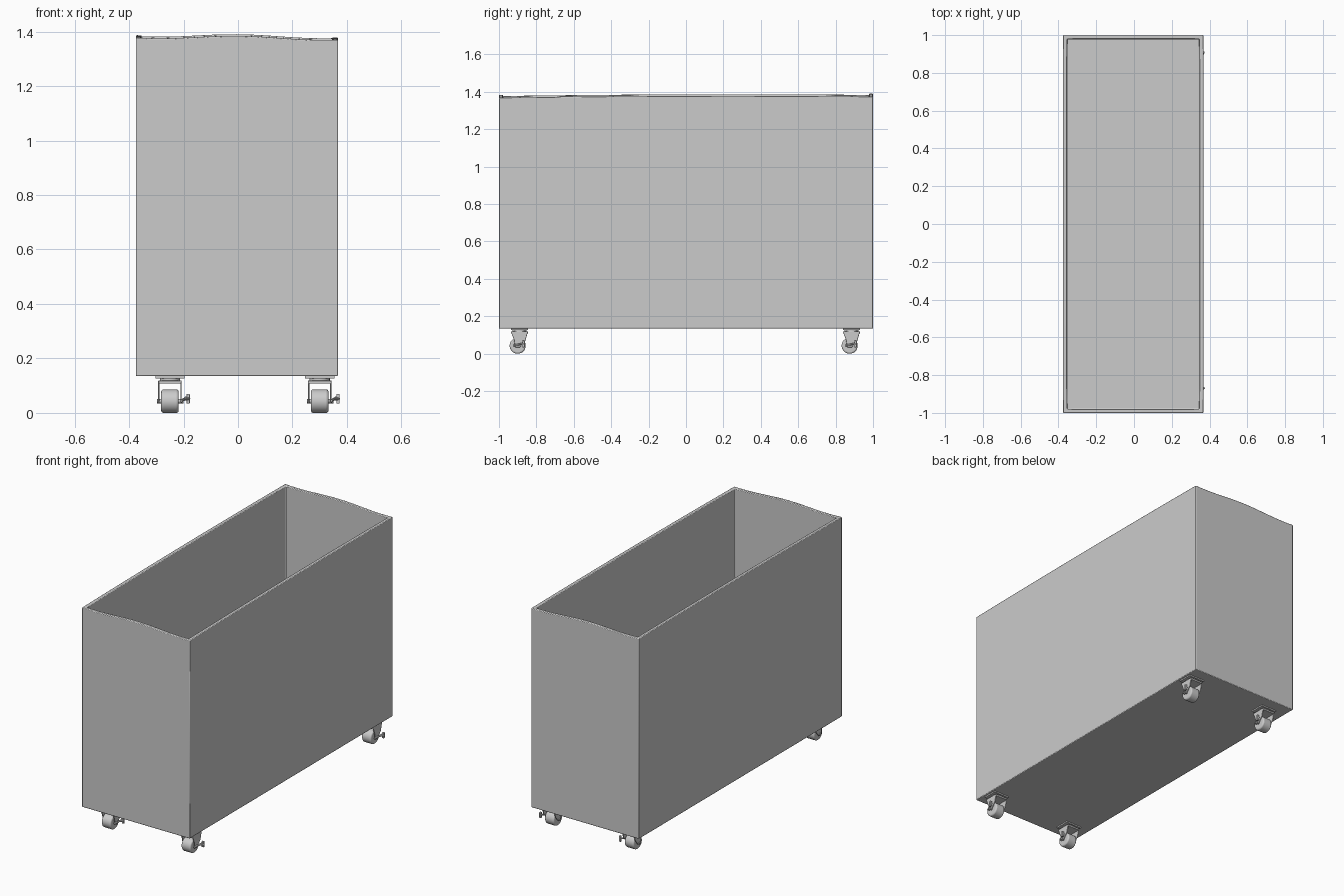
import bpy, bmesh, math
from mathutils import Matrix, Vector

cube = bpy.data.objects.get("Cube")
if cube:
    bpy.data.objects.remove(cube)

grey = bpy.data.materials.new("light grey")
grey.use_nodes = True
COLOUR = (0.6, 0.6, 0.6, 1)
grey.diffuse_color = COLOUR
grey.node_tree.nodes["Principled BSDF"].inputs["Base Color"].default_value = COLOUR


def finish(bm, name, bevel=0.0, segments=2):
    bmesh.ops.recalc_face_normals(bm, faces=bm.faces)
    mesh = bpy.data.meshes.new(name)
    bm.to_mesh(mesh)
    bm.free()
    mesh.materials.append(grey)
    ob = bpy.data.objects.new(name, mesh)
    bpy.context.collection.objects.link(ob)
    bpy.ops.object.select_all(action="DESELECT")
    ob.select_set(True)
    bpy.context.view_layer.objects.active = ob
    bpy.ops.object.shade_smooth_by_angle(angle=math.radians(35))
    if bevel:
        mod = ob.modifiers.new("rounded edges", "BEVEL")
        mod.width, mod.segments = bevel, segments
        mod.limit_method = "ANGLE"
        mod.angle_limit = math.radians(50)
    return ob


def add_box(bm, centre, size):
    m = Matrix.Translation(centre) @ Matrix.Diagonal((*size, 1))
    bmesh.ops.create_cube(bm, size=1, matrix=m)


def add_rod(bm, a, b, radius, sides=24):
    a, b = Vector(a), Vector(b)
    turn = (b - a).to_track_quat("Z", "Y").to_matrix().to_4x4()
    bmesh.ops.create_cone(bm, cap_ends=True, segments=sides, radius1=radius,
                          radius2=radius, depth=(b - a).length,
                          matrix=Matrix.Translation((a + b) / 2) @ turn)


def add_plate(bm, profile, x, thickness):
    """Extrude a y-z profile along x."""
    face = bm.faces.new([bm.verts.new((x, y, z)) for y, z in profile])
    out = bmesh.ops.extrude_face_region(bm, geom=[face])
    verts = [v for v in out["geom"] if isinstance(v, bmesh.types.BMVert)]
    bmesh.ops.translate(bm, verts=verts, vec=(thickness, 0, 0))


# Open bin with a slightly wavy rim
LEFT, RIGHT, BASE, WALL = -0.375, 0.367, 0.135, 0.021


def rim_height(x, y):
    return (1.381 - 0.01 * x + 0.006 * math.cos(math.pi * x / 0.3)
            + 0.003 * y + 0.006 * (1 - y * y))


def outline(inset, steps=16):
    x0, x1, y0, y1 = LEFT + inset, RIGHT - inset, inset - 1, 1 - inset
    corners = [(x0, y0), (x1, y0), (x1, y1), (x0, y1)]
    points = []
    for i, a in enumerate(corners):
        b = corners[(i + 1) % 4]
        points += [Vector(a).lerp(Vector(b), k / steps) for k in range(steps)]
    return points


bm = bmesh.new()
rings = []
for inset, floor in ((0, BASE), (0, None), (WALL, None), (WALL, BASE + WALL)):
    rings.append([bm.verts.new((p.x, p.y, rim_height(*p) if floor is None else floor))
                  for p in outline(inset)])
for low, high in zip(rings, rings[1:]):
    for i in range(len(low)):
        j = (i + 1) % len(low)
        bm.faces.new((low[i], low[j], high[j], high[i]))
bm.faces.new(rings[0])
bm.faces.new(rings[-1])
finish(bm, "bin_body", 0.004)

# Casters: positions are the wheel centres
FORK = [(-0.037, 0.119), (0.055, 0.119), (0.047, 0.09), (0.042, 0.07),
        (0.012, 0.034), (-0.012, 0.034), (-0.02, 0.075)]
WHEEL_R = 0.043


def caster(name, x, y):
    parts = []

    bm = bmesh.new()
    add_rod(bm, (-0.032, 0, WHEEL_R), (0.032, 0, WHEEL_R), WHEEL_R, 32)
    parts.append(finish(bm, name + "_wheel", 0.008, 3))

    bm = bmesh.new()
    for side in (-0.043, 0.038):
        add_plate(bm, FORK, side, 0.005)
    add_box(bm, (0, 0.009, 0.113), (0.084, 0.09, 0.012))
    parts.append(finish(bm, name + "_fork", 0.002))

    bm = bmesh.new()
    add_rod(bm, (0, 0.009, 0.117), (0, 0.009, 0.13), 0.037)
    add_box(bm, (0, 0.009, 0.131), (0.107, 0.09, 0.008))
    parts.append(finish(bm, name + "_swivel_plate"))

    bm = bmesh.new()
    add_rod(bm, (-0.047, 0, WHEEL_R), (0.05, 0, WHEEL_R), 0.008, 12)
    parts.append(finish(bm, name + "_axle"))

    # Brake pedal reaching out to the side
    bm = bmesh.new()
    add_rod(bm, (0.042, -0.022, 0.043), (0.06, 0.034, 0.056), 0.005, 10)
    add_rod(bm, (0.048, 0.005, 0.05), (0.072, 0.034, 0.052), 0.005, 10)
    add_box(bm, (0.067, 0.032, 0.052), (0.012, 0.012, 0.036))
    parts.append(finish(bm, name + "_brake_lever", 0.002))

    for ob in parts:
        ob.location = (x, y, 0)


for end, y in (("front", -0.9), ("back", 0.875)):
    for side, x in (("right", -0.25), ("left", 0.3)):
        caster(f"{end}_{side}_caster", x, y)
